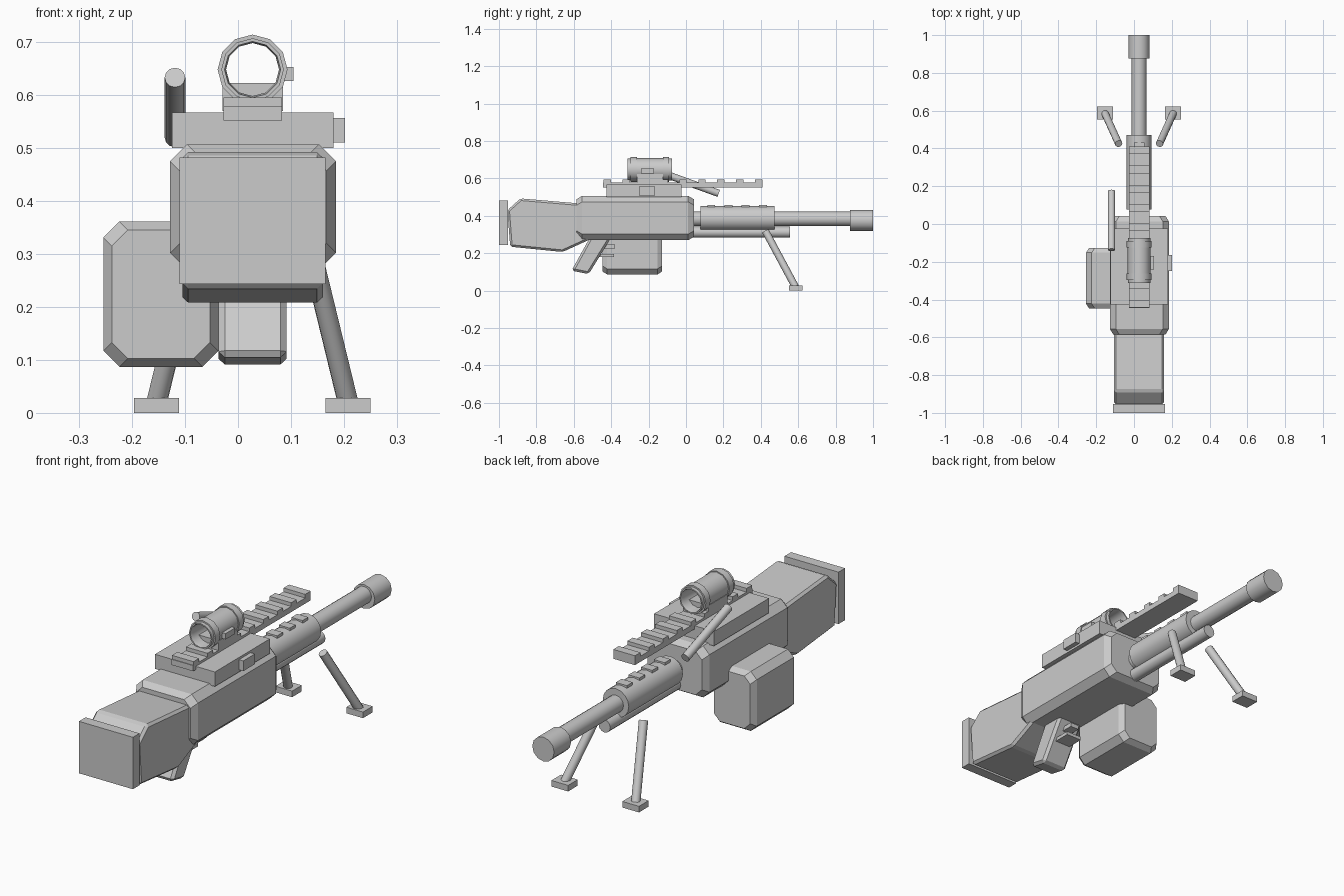
import bpy, bmesh, math
from mathutils import Vector

if "Cube" in bpy.data.objects:
    bpy.data.objects.remove(bpy.data.objects["Cube"])

gray = bpy.data.materials.new("gun_gray")
gray.diffuse_color = (0.6, 0.6, 0.6, 1)
gray.use_nodes = True
gray.node_tree.nodes["Principled BSDF"].inputs["Base Color"].default_value = gray.diffuse_color


def finish(name, bm, smooth=False):
    bmesh.ops.recalc_face_normals(bm, faces=bm.faces)
    me = bpy.data.meshes.new(name)
    bm.to_mesh(me)
    bm.free()
    me.materials.append(gray)
    ob = bpy.data.objects.new(name, me)
    bpy.context.collection.objects.link(ob)
    if smooth:
        bpy.ops.object.select_all(action='DESELECT')
        ob.select_set(True)
        bpy.context.view_layer.objects.active = ob
        bpy.ops.object.shade_smooth_by_angle(angle=math.radians(35))
    return ob


def loft(name, rings, closed=False, smooth=False):
    """Skin a list of point rings, capped at both ends unless closed."""
    bm = bmesh.new()
    vs = [[bm.verts.new(p) for p in r] for r in rings]
    n = len(vs[0])
    pairs = list(zip(vs, vs[1:])) + ([(vs[-1], vs[0])] if closed else [])
    for a, b in pairs:
        for i in range(n):
            j = (i + 1) % n
            bm.faces.new((a[i], a[j], b[j], b[i]))
    if not closed:
        bm.faces.new(vs[0])
        bm.faces.new(vs[-1])
    return finish(name, bm, smooth)


def box(name, x0, x1, y0, y1, z0, z1):
    rect = [(x0, z0), (x1, z0), (x1, z1), (x0, z1)]
    return loft(name, [[(x, y, z) for x, z in rect] for y in (y0, y1)])


def chamfer_box(name, x0, x1, y0, y1, z0, z1, cut, inset, depth):
    """Octagonal section along y, with smaller end faces."""
    def ring(y, d):
        a, b, c, e = x0 + d, x1 - d, z0 + d, z1 - d
        return [(a + cut, y, c), (b - cut, y, c), (b, y, c + cut), (b, y, e - cut),
                (b - cut, y, e), (a + cut, y, e), (a, y, e - cut), (a, y, c + cut)]
    return loft(name, [ring(y0, inset), ring(y0 + depth, 0),
                       ring(y1 - depth, 0), ring(y1, inset)])


def rod(name, p, q, r, sides=12):
    p, q = Vector(p), Vector(q)
    d = (q - p).normalized()
    u = d.cross(Vector((1, 0, 0))).normalized()
    v = d.cross(u)
    angs = [2 * math.pi * i / sides for i in range(sides)]
    return loft(name, [[c + r * (math.cos(a) * u + math.sin(a) * v) for a in angs]
                       for c in (p, q)], smooth=True)


def side_profile(name, pts, x0, x1, bevel):
    """Extrude a (y, z) outline across x and chamfer its rims."""
    ob = loft(name, [[(x, y, z) for y, z in pts] for x in (x0, x1)])
    mod = ob.modifiers.new("chamfer", 'BEVEL')
    mod.width, mod.segments = bevel, 1
    return ob


# Body and stock
CX = 0.027
chamfer_box("receiver", -0.128, 0.185, -0.585, 0.042, 0.27, 0.507, 0.032, 0.018, 0.03)
box("top_cover", -0.125, 0.18, -0.425, -0.025, 0.50, 0.567)
box("cover_latch", 0.175, 0.202, -0.25, -0.165, 0.51, 0.557)
side_profile("stock", [(-0.955, 0.43), (-0.885, 0.493), (-0.55, 0.465), (-0.50, 0.45),
                       (-0.50, 0.28), (-0.66, 0.207), (-0.94, 0.235)], -0.105, 0.16, 0.011)
box("butt_plate", -0.11, 0.165, -1.0, -0.952, 0.243, 0.482)

# Grip, trigger and ammunition box
side_profile("grip", [(-0.505, 0.30), (-0.612, 0.107), (-0.52, 0.089), (-0.39, 0.30)],
             -0.037, 0.092, 0.012)
box("trigger_guard", -0.012, 0.067, -0.48, -0.385, 0.18, 0.196)
box("trigger", 0.005, 0.05, -0.46, -0.38, 0.226, 0.246)
chamfer_box("ammo_box", -0.254, -0.037, -0.447, -0.127, 0.087, 0.361, 0.03, 0.016, 0.025)

# Barrel group
rod("barrel", (CX, 0.0, 0.384), (CX, 0.9, 0.384), 0.039, 16)
rod("muzzle", (CX, 0.877, 0.376), (CX, 1.0, 0.376), 0.056)
rod("handguard", (CX, 0.078, 0.387), (CX, 0.472, 0.387), 0.066, 16)
rod("lower_tube", (CX, 0.02, 0.313), (CX, 0.555, 0.313), 0.03)
for i in range(4):
    y = 0.135 + 0.092 * i
    box("handguard_tab", CX - 0.028, CX + 0.028, y - 0.021, y + 0.021, 0.43, 0.459)

# Rail with cross teeth
box("rail", -0.027, 0.083, -0.445, 0.41, 0.552, 0.578)
for i in range(9):
    y = 0.39 - 0.1015 * i
    box("rail_tooth", -0.027, 0.083, y - 0.02, y + 0.02, 0.57, 0.595)

# Hollow sight with two raised bands and thin end lips
prof = [(-0.312, 0.053), (-0.312, 0.059), (-0.296, 0.059), (-0.296, 0.066), (-0.262, 0.066),
        (-0.262, 0.061), (-0.124, 0.061), (-0.124, 0.066), (-0.09, 0.066), (-0.09, 0.059),
        (-0.074, 0.059), (-0.074, 0.053), (-0.09, 0.05), (-0.296, 0.05)]
loft("sight_tube", [[(0.0275 + r * math.sin(a * math.pi / 6), y, 0.648 + r * math.cos(a * math.pi / 6))
                     for a in range(12)] for y, r in prof], closed=True, smooth=True)
box("sight_mount", -0.029, 0.085, -0.262, -0.124, 0.57, 0.623)
box("sight_knob", 0.086, 0.105, -0.24, -0.17, 0.626, 0.653)

# Carry handle
rod("carry_handle", (-0.119, -0.137, 0.633), (-0.119, 0.175, 0.52), 0.0195)

# Bipod
for s in (-1, 1):
    fx = CX + s * 0.1805
    rod("bipod_leg", (CX + s * 0.108, 0.425, 0.318), (fx, 0.585, 0.02), 0.0195)
    box("bipod_foot", fx - 0.0425, fx + 0.0425, 0.552, 0.622, 0.0, 0.028)
